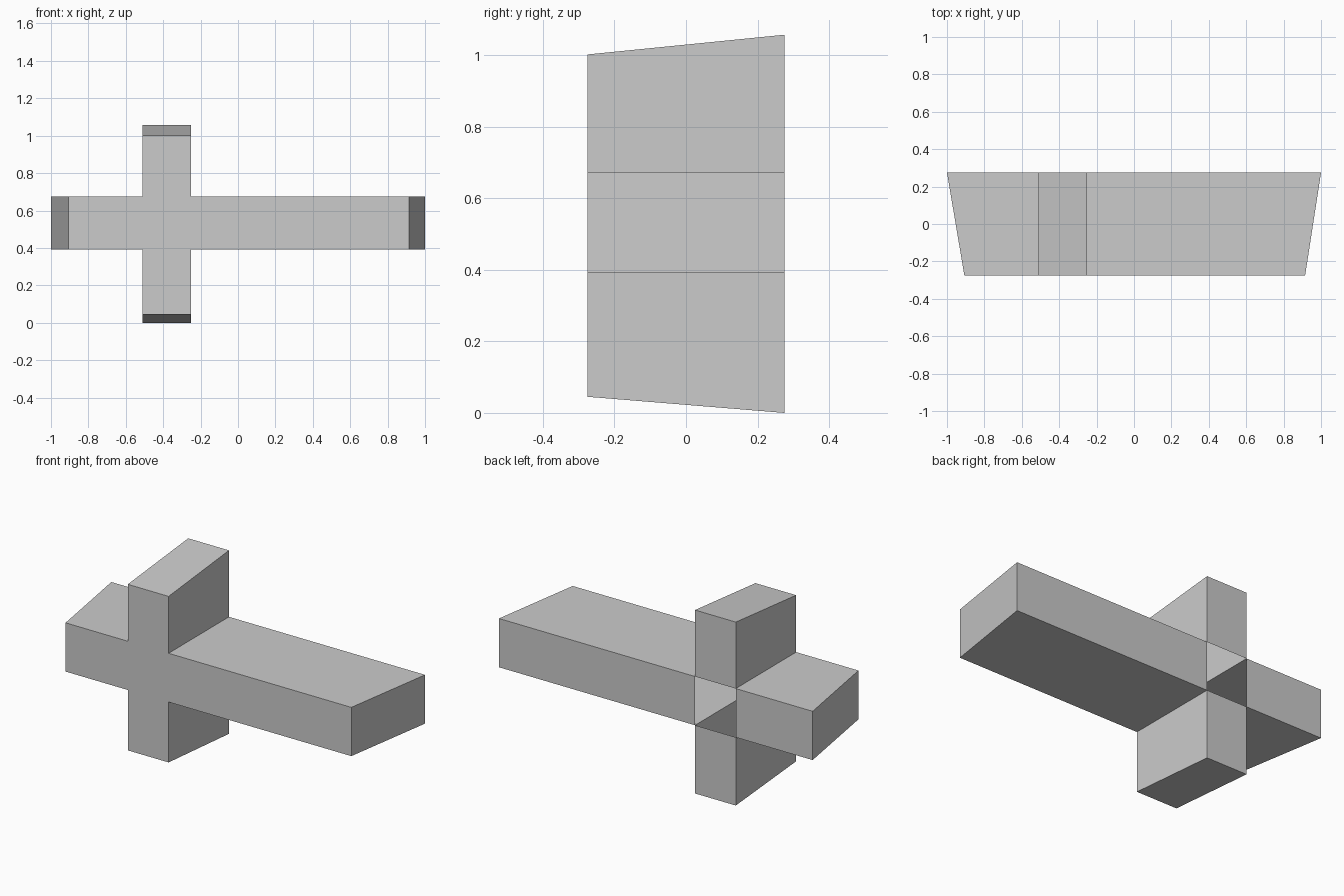
import bpy
import bmesh

cube = bpy.data.objects.get("Cube")
if cube:
    bpy.data.objects.remove(cube, do_unlink=True)

# One plain grey for the whole shell
grey = bpy.data.materials.new("light grey")
grey.use_nodes = True
colour = (0.6, 0.6, 0.6, 1)
grey.diffuse_color = colour
grey.node_tree.nodes["Principled BSDF"].inputs["Base Color"].default_value = colour

HALF_DEPTH = 0.275
POST_X = (-0.51, -0.25)   # sides of the upright
BEAM_Z = (0.393, 0.674)   # underside and top of the beam


def cross_outline(bm, y, x_ends, z_ends):
    """Twelve corners of a cross, counter-clockwise from the foot's left corner."""
    (a, b), (c, d) = POST_X, BEAM_Z
    (x0, x1), (z0, z1) = x_ends, z_ends
    points = [(a, z0), (b, z0), (b, c), (x1, c), (x1, d), (b, d),
              (b, z1), (a, z1), (a, d), (x0, d), (x0, c), (a, c)]
    return [bm.verts.new((x, y, z)) for x, z in points]


bm = bmesh.new()
front = cross_outline(bm, -HALF_DEPTH, (-0.907, 0.915), (0.045, 1.002))
back = cross_outline(bm, HALF_DEPTH, (-1, 1), (0, 1.057))

# Front plate in one piece
bm.faces.new(front)

# Outer walls joining front to back
count = len(front)
for i in range(count):
    j = (i + 1) % count
    bm.faces.new((front[j], front[i], back[i], back[j]))

# Back plates on the four arms; the crossing stays open to the hollow inside
for start in range(0, count, 3):
    arm = [back[(start + k - 1) % count] for k in range(4)]
    bm.faces.new(arm[::-1])

mesh = bpy.data.meshes.new("hollow_cross")
bm.to_mesh(mesh)
bm.free()
mesh.materials.append(grey)
shell = bpy.data.objects.new("hollow_cross", mesh)
bpy.context.collection.objects.link(shell)
